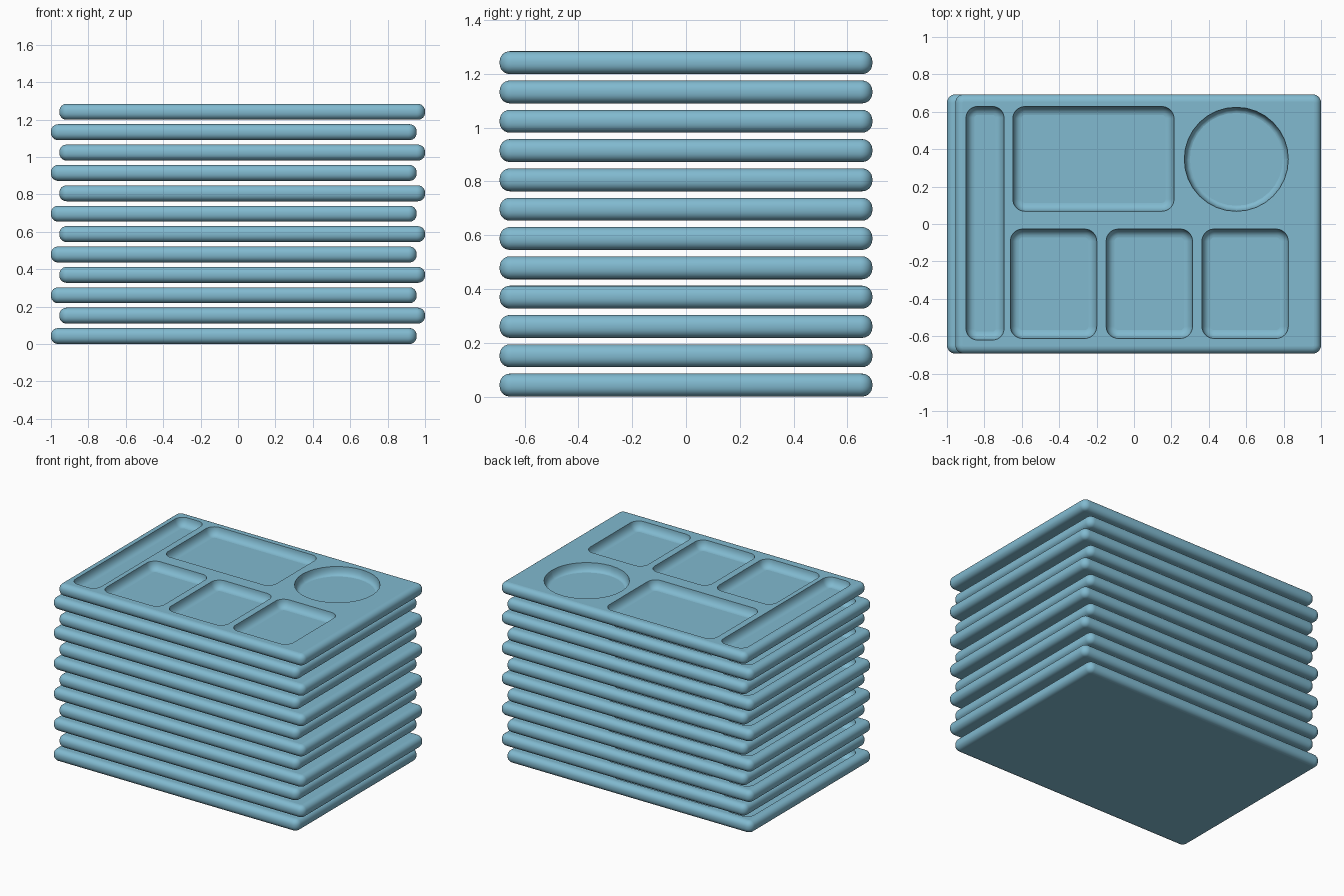
import bpy, bmesh, math

if "Cube" in bpy.data.objects:
    bpy.data.objects.remove(bpy.data.objects["Cube"])

mat = bpy.data.materials.new("tray blue")
mat.diffuse_color = (0.22, 0.49, 0.63, 1)
mat.use_nodes = True
mat.node_tree.nodes["Principled BSDF"].inputs["Base Color"].default_value = mat.diffuse_color

THICK, PITCH, COUNT, SHIFT = 0.085, 0.109, 12, 0.045
bm = bmesh.new()


def ring(rect, r, inset, z, n=8):
    """Closed loop of vertices round a rounded rectangle."""
    x0, x1, y0, y1 = rect
    corners = [(x1 - r, y1 - r), (x0 + r, y1 - r), (x0 + r, y0 + r), (x1 - r, y0 + r)]
    verts = []
    for q, (cx, cy) in enumerate(corners):
        for i in range(n + 1):
            a = math.pi / 2 * (q + i / n)
            verts.append(bm.verts.new((cx + (r - inset) * math.cos(a),
                                       cy + (r - inset) * math.sin(a), z)))
    return verts


def bridge(rings):
    """Smooth wall between successive loops."""
    for a, b in zip(rings, rings[1:]):
        for i in range(len(a)):
            j = (i + 1) % len(a)
            bm.faces.new((a[i], a[j], b[j], b[i])).smooth = True


def loop_edges(verts):
    return [bm.edges.get((verts[i - 1], verts[i])) for i in range(len(verts))]


# Outer body with rounded rim
body, R, SEG = (-0.955, 1.0, -0.693, 0.693), 0.038, 6
arc = [math.pi / 2 * i / SEG for i in range(SEG + 1)]
rings = [ring(body, 0.045, R * (1 - math.sin(a)), R * (1 - math.cos(a))) for a in arc]
rings += [ring(body, 0.045, R * (1 - math.cos(a)), THICK - R * (1 - math.sin(a))) for a in arc]
bridge(rings)
bm.faces.new(rings[0][::-1])
top_edges = loop_edges(rings[-1])

# Compartments: rectangle, corner radius, fillet width
DEPTH = 0.058
pockets = [
    ((-0.898, -0.695, -0.620, 0.628), 0.06, 0.045),   # cutlery strip
    ((-0.648, 0.214, 0.068, 0.628), 0.065, 0.045),    # main dish
    ((0.269, 0.825, 0.068, 0.624), 0.277, 0.03),      # cup well
]
pockets += [((x, x + 0.462, -0.612, -0.027), 0.065, 0.045) for x in (-0.661, -0.149, 0.363)]
for rect, r, w in pockets:
    wall = [ring(rect, r, w * (1 - math.cos(a)), THICK - DEPTH * math.sin(a)) for a in arc]
    bridge(wall)
    bm.faces.new(wall[-1])
    top_edges += loop_edges(wall[0])

# Flat top surface around the compartments
bmesh.ops.triangle_fill(bm, use_beauty=True, use_dissolve=False, edges=top_edges, normal=(0, 0, 1))
bmesh.ops.recalc_face_normals(bm, faces=bm.faces)

mesh = bpy.data.meshes.new("tray")
bm.to_mesh(mesh)
bm.free()
mesh.materials.append(mat)

# Stack of trays, alternately slid sideways
for i in range(COUNT):
    tray = bpy.data.objects.new(f"tray_{i + 1}", mesh)
    tray.location = (-SHIFT if i % 2 == 0 else 0, 0, i * PITCH)
    bpy.context.collection.objects.link(tray)
